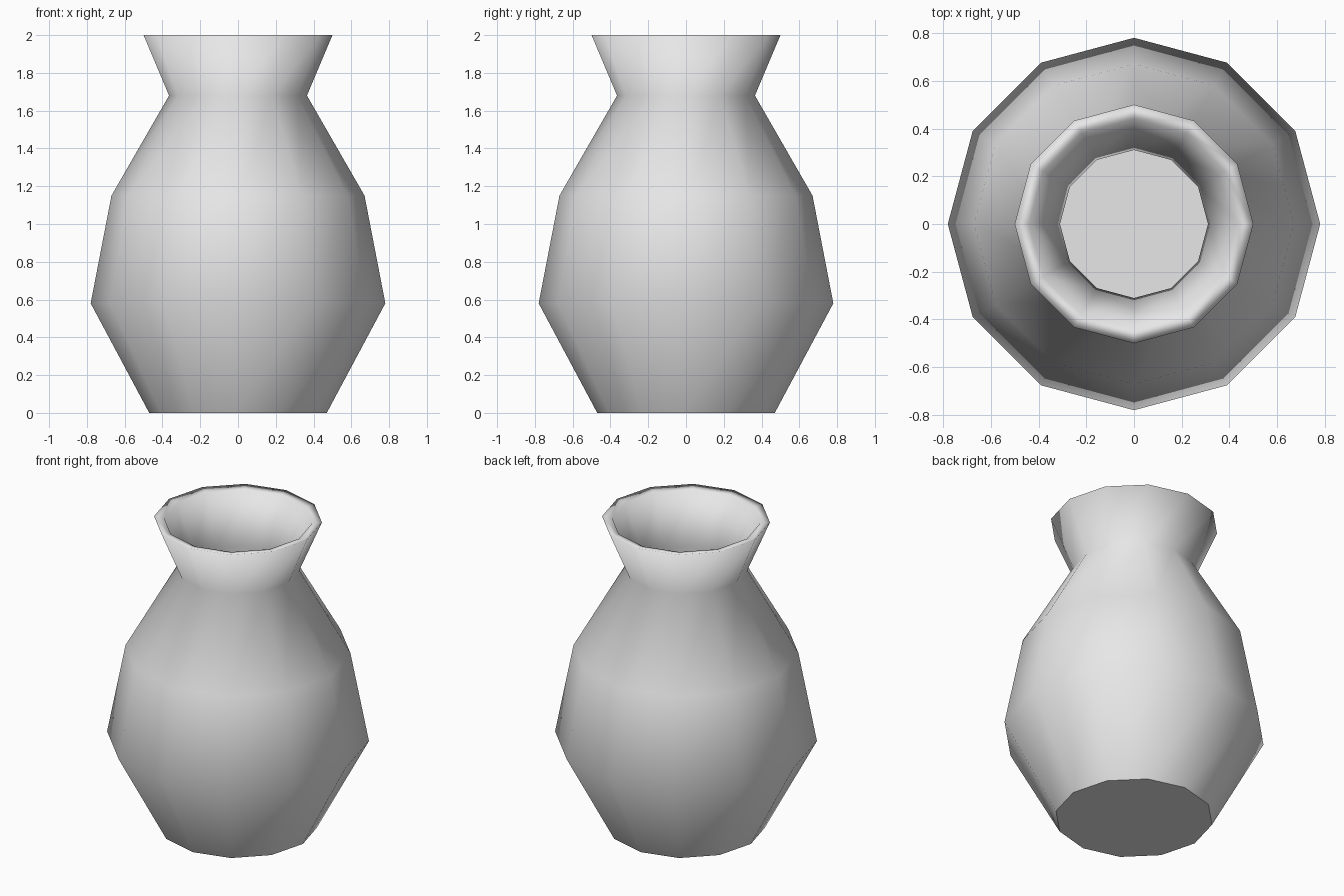
import bpy
import bmesh
from math import cos, sin, tau

cube = bpy.data.objects.get("Cube")
if cube:
    bpy.data.objects.remove(cube, do_unlink=True)

SIDES = 12

# One plain clay colour
clay = bpy.data.materials.new("pale_clay")
clay.use_nodes = True
colour = (0.8, 0.8, 0.8, 1)
clay.diffuse_color = colour
clay.node_tree.nodes["Principled BSDF"].inputs["Base Color"].default_value = colour

# Wall profile (radius, height): outside going up, then inside going down
outside = [(0.47, 0), (0.78, 0.58), (0.67, 1.15), (0.365, 1.68), (0.5, 2)]
inside = [(0.44, 1.99), (0.31, 1.68), (0.62, 1.13), (0.725, 0.59), (0.44, 0.05)]

bm = bmesh.new()
rings = []
for radius, z in outside + inside:
    rings.append([bm.verts.new((radius * cos(tau * i / SIDES),
                                radius * sin(tau * i / SIDES), z))
                  for i in range(SIDES)])

# Walls and rim
for low, high in zip(rings, rings[1:]):
    for i in range(SIDES):
        j = (i + 1) % SIDES
        bm.faces.new((low[i], low[j], high[j], high[i]))

# Underside and inner floor
underside = bm.faces.new(rings[0][::-1])
floor = bm.faces.new(rings[-1])

# Smooth body with crisp edges around the two flat discs
for face in bm.faces:
    face.smooth = True
for disc in (underside, floor):
    for edge in disc.edges:
        edge.smooth = False
bmesh.ops.recalc_face_normals(bm, faces=bm.faces[:])

mesh = bpy.data.meshes.new("vase_body")
bm.to_mesh(mesh)
bm.free()
mesh.materials.append(clay)
vase = bpy.data.objects.new("vase_body", mesh)
bpy.context.collection.objects.link(vase)
